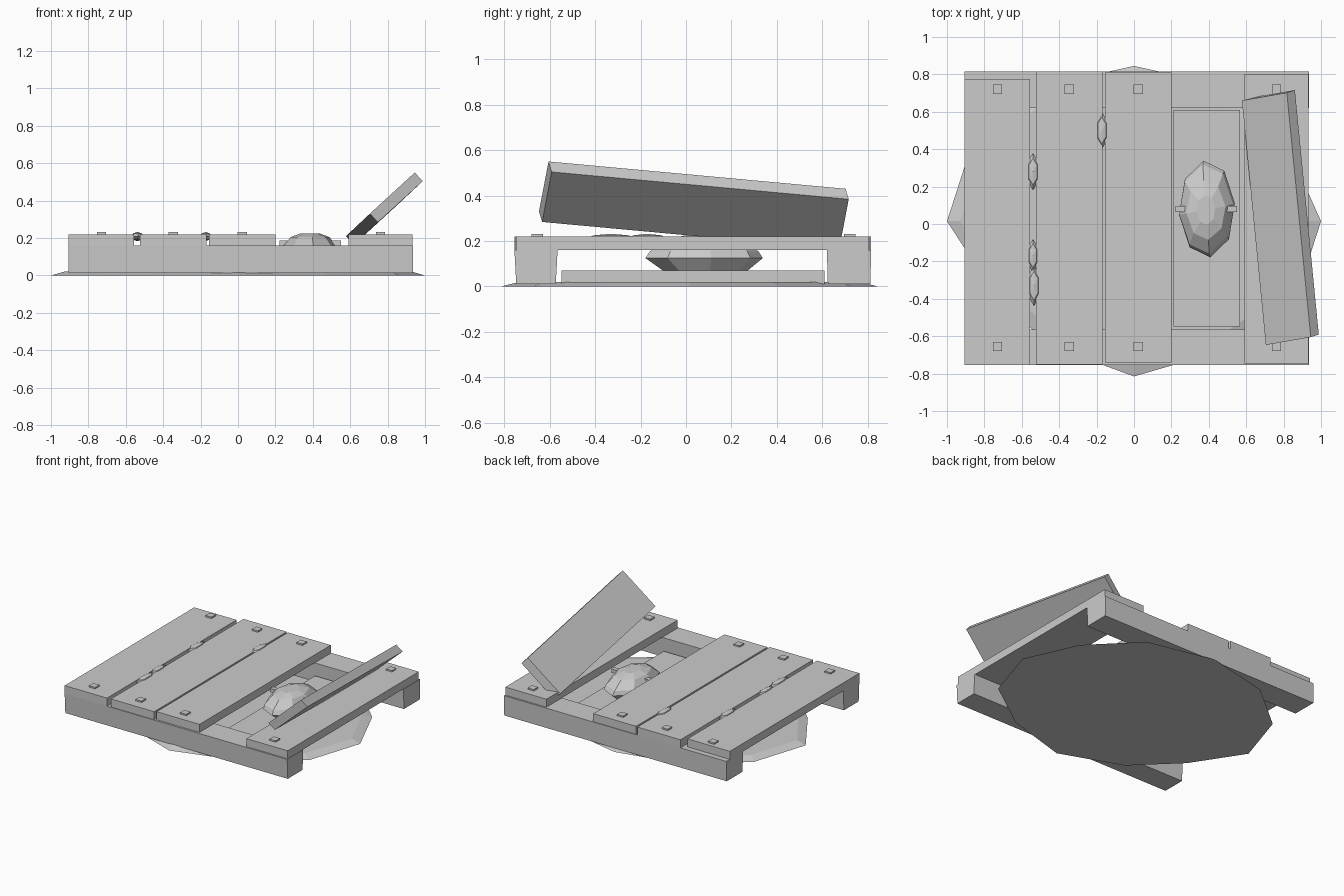
import bpy, bmesh, math
from mathutils import Matrix, Vector

if "Cube" in bpy.data.objects:
    bpy.data.objects.remove(bpy.data.objects["Cube"])

grey = bpy.data.materials.new("plain grey")
grey.diffuse_color = (0.6, 0.6, 0.6, 1)
grey.use_nodes = True
grey.node_tree.nodes["Principled BSDF"].inputs["Base Color"].default_value = grey.diffuse_color


def finish(name, bm):
    bmesh.ops.recalc_face_normals(bm, faces=bm.faces)
    me = bpy.data.meshes.new(name)
    bm.to_mesh(me)
    bm.free()
    me.materials.append(grey)
    ob = bpy.data.objects.new(name, me)
    bpy.context.collection.objects.link(ob)
    return ob


def box(name, x0, x1, y0, y1, z0, z1, taper=0.0):
    """Box between limits; taper narrows the underside in y."""
    bm = bmesh.new()
    bmesh.ops.create_cube(bm, size=1)
    for v in bm.verts:
        low = v.co.z < 0
        s = taper if low else 0
        v.co = (x1 if v.co.x > 0 else x0,
                y1 - s if v.co.y > 0 else y0 + s,
                z0 if low else z1)
    return finish(name, bm)


def rings(name, n, levels, phase=0.0, wobble=None):
    """Stacked elliptical rings (cx, cy, z, rx, ry), capped at both ends."""
    bm = bmesh.new()
    loops = []
    for cx, cy, z, rx, ry in levels:
        loop = []
        for i in range(n):
            a = 2 * math.pi * (i + phase) / n
            w = wobble.get(i, 1) if wobble else 1
            loop.append(bm.verts.new((cx + rx * w * math.cos(a),
                                      cy + ry * w * math.sin(a), z)))
        loops.append(loop)
    for a, b in zip(loops, loops[1:]):
        for i in range(n):
            j = (i + 1) % n
            bm.faces.new((a[i], a[j], b[j], b[i]))
    bm.faces.new(loops[0])
    top = bm.faces.new(loops[-1])
    bmesh.ops.poke(bm, faces=[top])
    return bm


# Ground patch
finish("ground_patch", rings("ground_patch", 12,
       [(0, 0.015, 0, 1.0, 0.83), (0, 0.015, 0.02, 0.93, 0.75)],
       wobble={1: 0.95, 7: 0.88, 8: 0.92, 10: 0.96}))

# Support beams
box("front_beam", -0.905, 0.935, -0.755, -0.565, 0.012, 0.16, 0.008)
box("back_beam", -0.905, 0.935, 0.62, 0.815, 0.01, 0.16, 0.004)

# Deck planks, each with a nail head at both ends
planks = [(-0.905, -0.555, -0.755, 0.775), (-0.525, -0.168, -0.75, 0.815),
          (-0.155, 0.2, -0.74, 0.81), (0.592, 0.932, -0.745, 0.803)]
for i, (x0, x1, y0, y1) in enumerate(planks, 1):
    box(f"plank_{i}", x0, x1, y0, y1, 0.16, 0.22)
    cx = (x0 + x1) / 2
    for side, y in (("front", -0.655), ("back", 0.72)):
        box(f"nail_{i}_{side}", cx - 0.025, cx + 0.025,
            y - 0.025, y + 0.025, 0.215, 0.231)

# Pried-up plank, set by its corner and three edge directions
corner = Vector((0.945, -0.605, 0.55))
length = Vector((-0.128, 1.307, -0.12))
width = Vector((-0.24, -0.042, -0.22))
thick = Vector((0.043, 0.014, -0.046))
bm = bmesh.new()
bmesh.ops.create_cube(bm, size=1)
centre = corner + (length + width + thick) / 2
for v in bm.verts:
    v.co = centre + length * v.co.x + width * v.co.y + thick * v.co.z
finish("loose_plank", bm)

# Shallow floor of the hiding place
box("hole_floor", 0.21, 0.567, -0.547, 0.61, 0.01, 0.07)

# Hidden bundle with its strap
finish("bundle", rings("bundle", 8, [
    (0.385, 0.085, 0.068, 0.105, 0.185),
    (0.39, 0.08, 0.125, 0.15, 0.26),
    (0.385, 0.08, 0.155, 0.145, 0.24),
    (0.385, 0.075, 0.205, 0.105, 0.16),
    (0.385, 0.075, 0.225, 0.05, 0.08)], phase=0.15))
box("bundle_strap", 0.222, 0.55, 0.063, 0.097, 0.16, 0.188)

# Moss tufts in the gaps between planks
tufts = [(-0.54, 0.28, 0.035, 0.10), (-0.54, -0.17, 0.032, 0.09),
         (-0.535, -0.33, 0.035, 0.11), (-0.172, 0.5, 0.035, 0.10)]
for i, (x, y, rx, ry) in enumerate(tufts, 1):
    bm = bmesh.new()
    bmesh.ops.create_uvsphere(bm, u_segments=6, v_segments=4, radius=1)
    bmesh.ops.transform(bm, verts=bm.verts, matrix=Matrix.Translation((x, y, 0.208))
                        @ Matrix.Diagonal((rx, ry, 0.024, 1)))
    finish(f"moss_tuft_{i}", bm)
